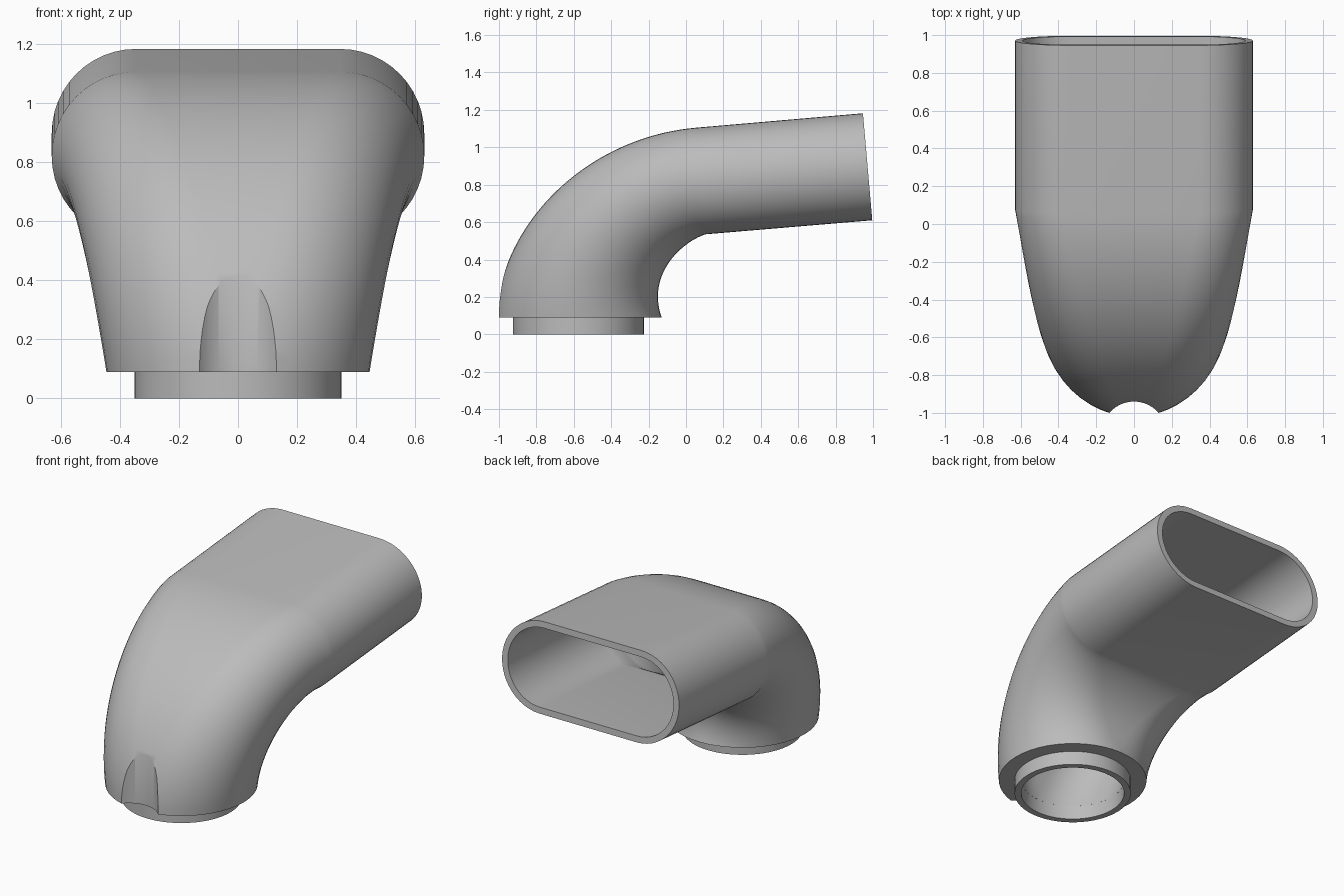
import bpy, bmesh, math
from mathutils import Vector

if "Cube" in bpy.data.objects:
    bpy.data.objects.remove(bpy.data.objects["Cube"], do_unlink=True)

grey = bpy.data.materials.new("plain grey")
grey.use_nodes = True
GREY = (0.5, 0.5, 0.5, 1)
grey.diffuse_color = GREY
grey.node_tree.nodes["Principled BSDF"].inputs["Base Color"].default_value = GREY

CENTRE_Y = -0.575   # axis of the round socket
STEPS, SEG = 40, 24


def bezier(points, t):
    a, b, c, d = [Vector(p) for p in points]
    u = 1 - t
    return a * u**3 + b * 3 * u * u * t + c * 3 * u * t * t + d * t**3


def section(outer, inner, width, straight, wall=0.0):
    """Rounded slot between two points of the side profile."""
    mid, up = (outer + inner) / 2, (outer - inner) / 2
    up = up * (1 - wall / up.length)
    rx = width - straight - wall
    ring = []
    for side in (1, -1):
        for i in range(SEG + 1):
            a = side * math.pi / 2 - side * math.pi * i / SEG
            if side < 0:
                a = -math.pi / 2 - math.pi * i / SEG
            x = side * straight + rx * math.cos(a)
            p = mid + up * math.sin(a)
            ring.append((x, p.x, p.y))
    return ring


def circle(radius, z):
    return [(radius * math.cos(2 * math.pi * i / 64),
             CENTRE_Y + radius * math.sin(2 * math.pi * i / 64), z) for i in range(64)]


def loft(name, rings):
    """Skin a closed loop of rings into a hollow body."""
    bm = bmesh.new()
    loops = [[bm.verts.new(p) for p in ring] for ring in rings]
    n = len(loops[0])
    for r, a in enumerate(loops):
        b = loops[(r + 1) % len(loops)]
        for i in range(n):
            j = (i + 1) % n
            bm.faces.new((a[i], a[j], b[j], b[i]))
    bmesh.ops.remove_doubles(bm, verts=bm.verts[:], dist=1e-5)
    bmesh.ops.recalc_face_normals(bm, faces=bm.faces[:])
    mesh = bpy.data.meshes.new(name)
    bm.to_mesh(mesh)
    bm.free()
    obj = bpy.data.objects.new(name, mesh)
    bpy.context.collection.objects.link(obj)
    mesh.materials.append(grey)
    return obj


def activate(obj):
    bpy.ops.object.select_all(action='DESELECT')
    obj.select_set(True)
    bpy.context.view_layer.objects.active = obj


# Bend: side profile curves as (y, z)
back = [(-1.02, 0.09), (-0.985, 0.61), (-0.52, 1.055), (0.055, 1.105)]
belly = [(-0.13, 0.09), (-0.215, 0.33), (-0.01, 0.5), (0.105, 0.535)]
outside, inside = [], []
for k in range(STEPS + 1):
    t = k / STEPS
    o, i = bezier(back, t), bezier(belly, t)
    w, s = 0.445 + 0.185 * t, 0.345 * t
    outside.append(section(o, i, w, s))
    inside.append(section(o, i, w, s, 0.135 - 0.095 * min(1, t * 1.3)))

# Straight flat outlet
o, i = Vector((0.946, 1.182)), Vector((0.996, 0.61))
outside.append(section(o, i, 0.63, 0.345))
inside.append(section(o, i, 0.63, 0.345, 0.04))
elbow = loft("elbow_pipe", outside + inside[::-1])

# Round collar under the elbow
collar = loft("socket_collar", [circle(0.35, 0), circle(0.35, 0.09),
                                circle(0.31, 0.09), circle(0.31, 0)])

# Thumb notch at the front
bpy.ops.mesh.primitive_cylinder_add(vertices=96, radius=0.171, depth=0.8,
                                    location=(0, -1.111, 0.3))
cutter = bpy.context.object
cutter.name = "notch_cutter"
cutter.hide_render = True
cutter.data.materials.append(grey)
cut = elbow.modifiers.new("notch", 'BOOLEAN')
cut.operation, cut.solver, cut.object = 'DIFFERENCE', 'EXACT', cutter
activate(elbow)
bpy.ops.object.modifier_apply(modifier=cut.name)
bpy.data.objects.remove(cutter, do_unlink=True)

for obj in (elbow, collar):
    activate(obj)
    bpy.ops.object.shade_smooth_by_angle(angle=math.radians(30))
